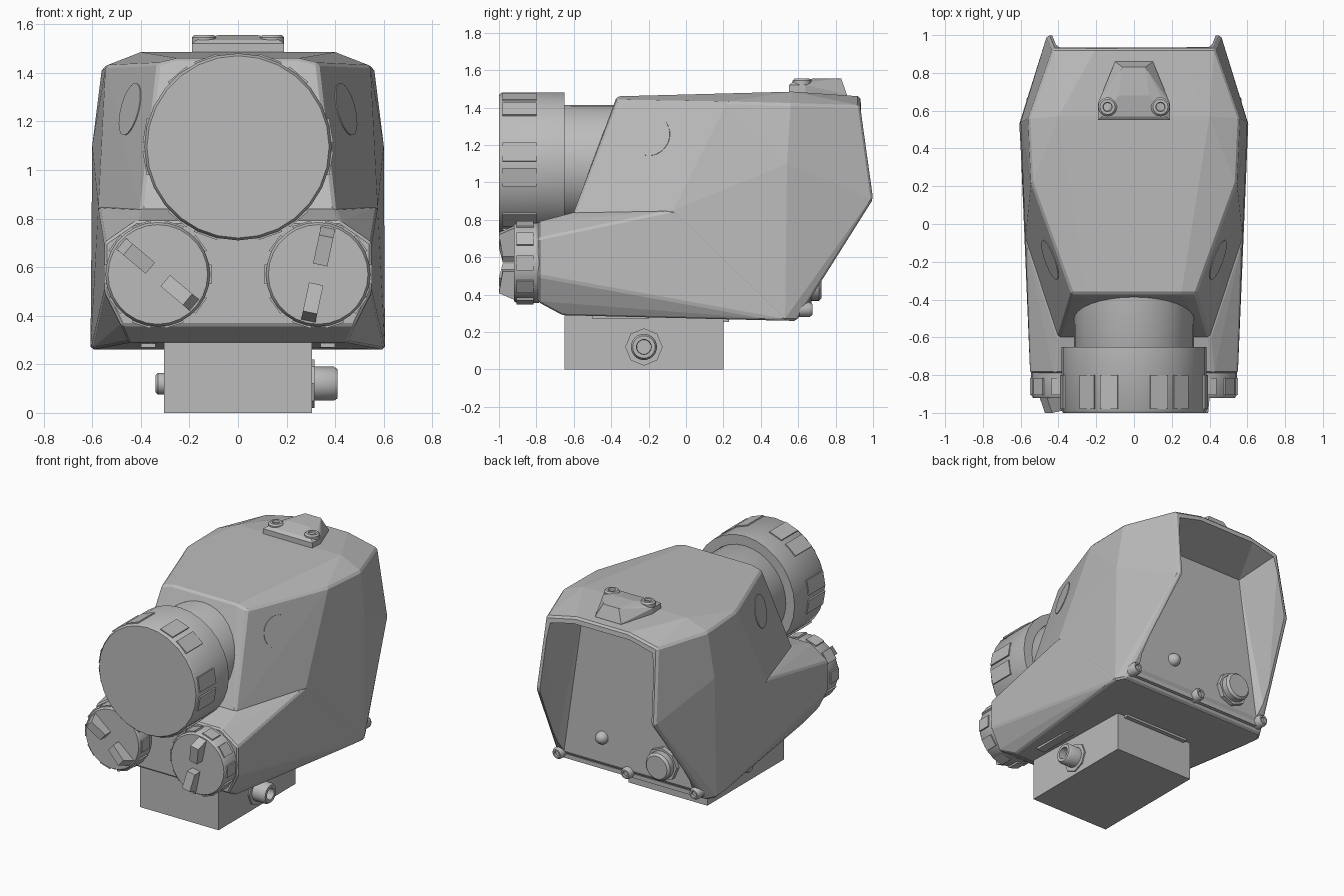
import bpy, bmesh, math
from mathutils import Vector, Matrix

if "Cube" in bpy.data.objects:
    bpy.data.objects.remove(bpy.data.objects["Cube"])

grey = bpy.data.materials.new("plain grey")
grey.use_nodes = True
COL = (0.5, 0.5, 0.5, 1)
grey.diffuse_color = COL
grey.node_tree.nodes["Principled BSDF"].inputs["Base Color"].default_value = COL


def finish(name, bm, smooth=False):
    bmesh.ops.recalc_face_normals(bm, faces=bm.faces)
    me = bpy.data.meshes.new(name)
    bm.to_mesh(me)
    bm.free()
    me.materials.append(grey)
    ob = bpy.data.objects.new(name, me)
    bpy.context.scene.collection.objects.link(ob)
    if smooth:
        bpy.ops.object.select_all(action="DESELECT")
        ob.select_set(True)
        bpy.context.view_layer.objects.active = ob
        bpy.ops.object.shade_smooth_by_angle(angle=math.radians(35))
    return ob


def hull(name, half, bevel=0.0, mirror=True):
    """Convex solid from points, mirrored over x."""
    bm = bmesh.new()
    for x, y, z in half:
        bm.verts.new((x, y, z))
        if mirror and x:
            bm.verts.new((-x, y, z))
    out = bmesh.ops.convex_hull(bm, input=bm.verts)
    junk = {g for k in ("geom_interior", "geom_unused") for g in out[k]
            if isinstance(g, bmesh.types.BMVert)}
    bmesh.ops.delete(bm, geom=list(junk), context="VERTS")
    bmesh.ops.dissolve_limit(bm, angle_limit=math.radians(2), verts=bm.verts, edges=bm.edges)
    if bevel:
        sharp = [e for e in bm.edges if e.calc_face_angle(0) > math.radians(22)]
        bmesh.ops.bevel(bm, geom=sharp, offset=bevel, segments=1, affect="EDGES")
    return finish(name, bm)


def box(name, size, mat):
    bm = bmesh.new()
    bmesh.ops.create_cube(bm, size=1, matrix=mat @ Matrix.Diagonal((*size, 1)))
    return finish(name, bm)


def turned(name, profile, base, axis, sides=32):
    """Revolve (distance, radius) pairs round an axis from base."""
    bm = bmesh.new()
    rot = Vector(axis).to_track_quat("Z", "Y").to_matrix().to_4x4()
    place = Matrix.Translation(base) @ rot
    rings = [[bm.verts.new(place @ Vector((r * math.cos(a), r * math.sin(a), d)))
              for a in (math.tau * i / sides for i in range(sides))]
             for d, r in profile]
    for lo, hi in zip(rings, rings[1:]):
        for i in range(sides):
            j = (i + 1) % sides
            bm.faces.new((lo[i], lo[j], hi[j], hi[i]))
    bm.faces.new(rings[0][::-1])
    bm.faces.new(rings[-1])
    return finish(name, bm, smooth=sides > 8)


def boolean(ob, other, op):
    m = ob.modifiers.new(op.lower(), "BOOLEAN")
    m.operation, m.object, m.solver = op, other, "EXACT"
    bpy.context.view_layer.objects.active = ob
    bpy.ops.object.modifier_apply(modifier=m.name)
    bpy.data.objects.remove(other)


FRONT, BACK = (0, -1, 0), (0, 1, 0)

# Main housing: hood joined to the lower body, with a hollow rear
A, B = Vector((0.40, -0.60, 0.84)), Vector((0.33, -0.37, 1.44))
C, D = Vector((0.545, 0.22, 1.43)), Vector((0.575, -0.07, 0.85))
housing = hull("housing", [
    A, B, C, D, (0.25, -0.37, 1.46), (0.4, 0.57, 1.485), (0.56, 0.56, 1.42),
    (0.6, 0.54, 1.1), (0.605, 0.53, 0.26), (0.57, 0.59, 0.26), (0.46, 1, 0.91),
    (0.43, 0.93, 1.41), (0.2, 0.93, 1.46), (0.4, -0.6, 0.7), (0.5, -0.1, 0.45)], 0.012)
lower = hull("lower_body", [
    (0.55, -0.79, 0.5), (0.575, -0.12, 0.565), (0.605, 0.53, 0.26), (0.57, 0.59, 0.26),
    (0.48, -0.79, 0.36), (0.45, -0.66, 0.29), (0.5, -0.1, 0.28), (0.55, -0.79, 0.7),
    (0.42, -0.79, 0.79), A, D, (0.57, 0.3, 0.7)], 0.01)
boolean(housing, lower, "UNION")
cavity = hull("cavity", [
    (0.36, 0.63, 1.32), (0.4, 0.65, 0.6), (0.5, 0.64, 0.31), (0.4, 0.98, 1.38),
    (0.2, 0.98, 1.43), (0.425, 1.05, 0.91), (0.53, 0.7, 0.31), (0.46, 0.95, 0.6)])
boolean(housing, cavity, "DIFFERENCE")

# Round cheek marks
normal = (C - A).cross(D - B).normalized()
if normal.x < 0:
    normal = -normal
centre = Vector((0.445, -0.19, 1.25))
for side, s in (("left", 1), ("right", -1)):
    hit, spot, n, _ = housing.ray_cast(centre + normal * 0.5, -normal)
    n = n if hit else normal
    spot = spot if hit else centre
    flip = Vector((s, 1, 1))
    turned(side + "_cheek_mark", [(-0.01, 0.11), (0.004, 0.11)], spot * flip, n * flip)

# Front lens cover with paired grips, and its neck
LENS = Vector((0, 0, 1.095))
turned("lens_neck", [(0, 0.31), (0.02, 0.318), (0.4, 0.32)], LENS + Vector((0, -0.67, 0)), BACK)
turned("lens_cover", [(0, 0.385), (0.335, 0.385), (0.35, 0.375)],
       LENS + Vector((0, -0.65, 0)), FRONT, 28)


def grip(name, centre, radius, angle, y, size):
    spin = Matrix.Rotation(angle, 4, "Y")
    box(name, size, Matrix.Translation(centre) @ spin @ Matrix.Translation((0, y, radius)))


for k in range(6):
    for off in (20, 40):
        grip("lens_grip", LENS, 0.374, math.radians(60 * k + off), -0.89, (0.1, 0.18, 0.032))

# Two front dials with grips and finger bars
for side, x, tilt in (("left", 0.33, -78), ("right", -0.33, 40)):
    hub = Vector((x, 0, 0.57))
    turned(side + "_dial", [(0, 0.215), (0.12, 0.215), (0.135, 0.205)],
           hub + Vector((0, -0.785, 0)), FRONT, 28)
    for k in range(10):
        grip(side + "_dial_grip", hub, 0.206, math.radians(36 * k + 18), -0.86,
             (0.08, 0.09, 0.03))
    turn = Matrix.Translation(hub) @ Matrix.Rotation(math.radians(tilt), 4, "Y")
    for s in (1, -1):
        bar = hull(side + "_dial_bar", [
            (s * u, y, w) for w in (-0.03, 0.03)
            for u, y in ((0.04, -0.91), (0.04, -0.98), (0.16, -1.0), (0.2, -0.91))],
            mirror=False)
        bar.data.transform(turn)

# Mounting block, bolt and nut
box("mount_block", (0.61, 0.85, 0.3), Matrix.Translation((0, -0.225, 0.15)))
box("mount_plate", (0.5, 0.2, 0.03), Matrix.Translation((0, 0.13, 0.268)))
turned("bolt_washer", [(0, 0.1), (0.015, 0.1)], (0.3, -0.225, 0.12), (1, 0, 0), 8)
turned("bolt_head", [(0, 0.07), (0.095, 0.07), (0.11, 0.06), (0.11, 0.04), (0.06, 0.038)],
       (0.3, -0.225, 0.12), (1, 0, 0), 24)
turned("bolt_nut", [(0, 0.045), (0.03, 0.045), (0.04, 0.035)],
       (-0.3, -0.225, 0.12), (-1, 0, 0), 16)
for s in (1, -1):
    box("underside_pad", (0.06, 0.3, 0.02), Matrix.Translation((s * 0.37, -0.35, 0.28)))

# Top sensor cap with two screws
hull("top_cap", [(0.19, 0.55, 1.46), (0.19, 0.64, 1.46), (0.1, 0.86, 1.45),
                 (0.19, 0.55, 1.52), (0.19, 0.64, 1.52), (0.17, 0.57, 1.535),
                 (0.17, 0.63, 1.535), (0.06, 0.83, 1.555), (0.08, 0.68, 1.555),
                 (0.1, 0.86, 1.47)])
for s in (1, -1):
    turned("cap_screw", [(0, 0.05), (0.05, 0.05), (0.06, 0.04), (0.06, 0.025), (0.045, 0.022)],
           (s * 0.14, 0.62, 1.495), (0, 0, 1), 16)

# Rear panel fittings
for x in (-0.53, 0, 0.53):
    turned("rear_screw", [(0, 0.04), (0.07, 0.04), (0.085, 0.03), (0.085, 0.02), (0.07, 0.018)],
           (x, 0.59, 0.32), BACK, 16)
turned("rear_button", [(0, 0.045), (0.02, 0.042), (0.04, 0.03), (0.05, 0.01)],
       (0.2, 0.635, 0.51), BACK, 16)
turned("rear_knob_base", [(0, 0.115), (0.04, 0.115)], (-0.28, 0.63, 0.46), BACK, 8)
turned("rear_knob", [(0, 0.095), (0.08, 0.095), (0.095, 0.08)], (-0.28, 0.63, 0.46), BACK, 20)
box("rear_bottom_trim", (1.06, 0.03, 0.03), Matrix.Translation((0, 0.615, 0.3)))
